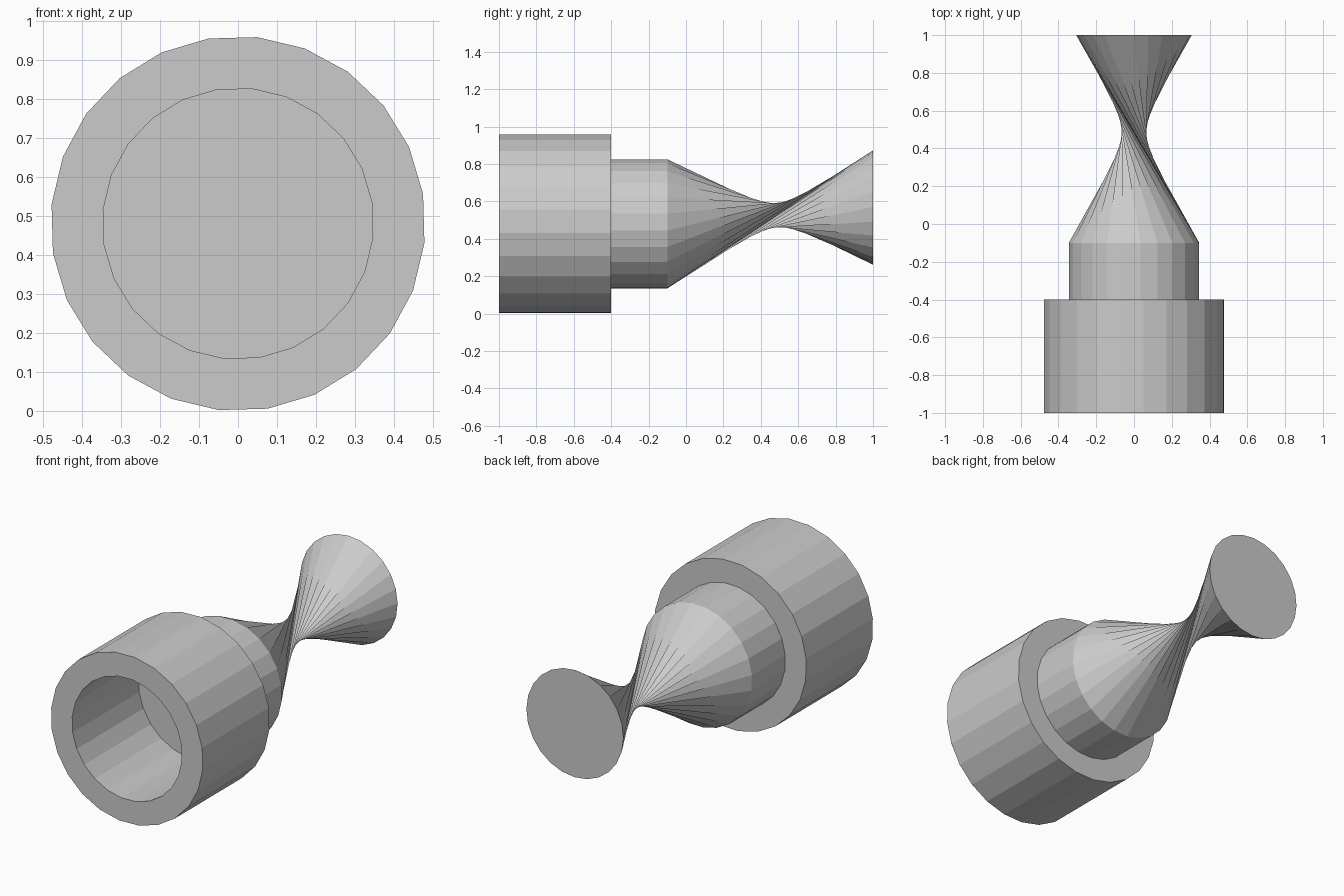
import bpy, bmesh, math

if "Cube" in bpy.data.objects:
    bpy.data.objects.remove(bpy.data.objects["Cube"])

SIDES = 24
PHASE = math.radians(9.1)
AXIS_Z = 0.48


def ring(bm, radius, y, z=AXIS_Z, turn=0.0):
    """A polygon of vertices in the plane at y."""
    out = []
    for i in range(SIDES):
        a = PHASE + turn + 2 * math.pi * i / SIDES
        out.append(bm.verts.new((radius * math.cos(a), y, z + radius * math.sin(a))))
    return out


def bridge(bm, a, b, split=False):
    for i in range(SIDES):
        j = (i + 1) % SIDES
        if split:
            bm.faces.new((a[i], a[j], b[i]))
            bm.faces.new((a[j], b[j], b[i]))
        else:
            bm.faces.new((a[i], a[j], b[j], b[i]))


def finish(bm, name, recalc=True):
    if recalc:
        bmesh.ops.recalc_face_normals(bm, faces=bm.faces[:])
    mesh = bpy.data.meshes.new(name)
    bm.to_mesh(mesh)
    bm.free()
    obj = bpy.data.objects.new(name, mesh)
    bpy.context.collection.objects.link(obj)
    return obj


# Thick open collar at the front
bm = bmesh.new()
rings = [ring(bm, r, y) for r, y in
         ((0.48, -1.0), (0.48, -0.4), (0.347, -0.4), (0.347, -1.0))]
for k in range(4):
    bridge(bm, rings[k], rings[(k + 1) % 4])
finish(bm, "collar")

# Neck closed at the collar, then a twisted waist flaring to the end disc
bm = bmesh.new()
base = ring(bm, 0.347, -0.4)
shoulder = ring(bm, 0.347, -0.1)
end = ring(bm, 0.306, 1.0, z=0.567, turn=math.radians(171.6))
bm.faces.new(base)
bridge(bm, base, shoulder)
bridge(bm, shoulder, end, split=True)
bm.faces.new(end)
finish(bm, "twisted_nozzle")
